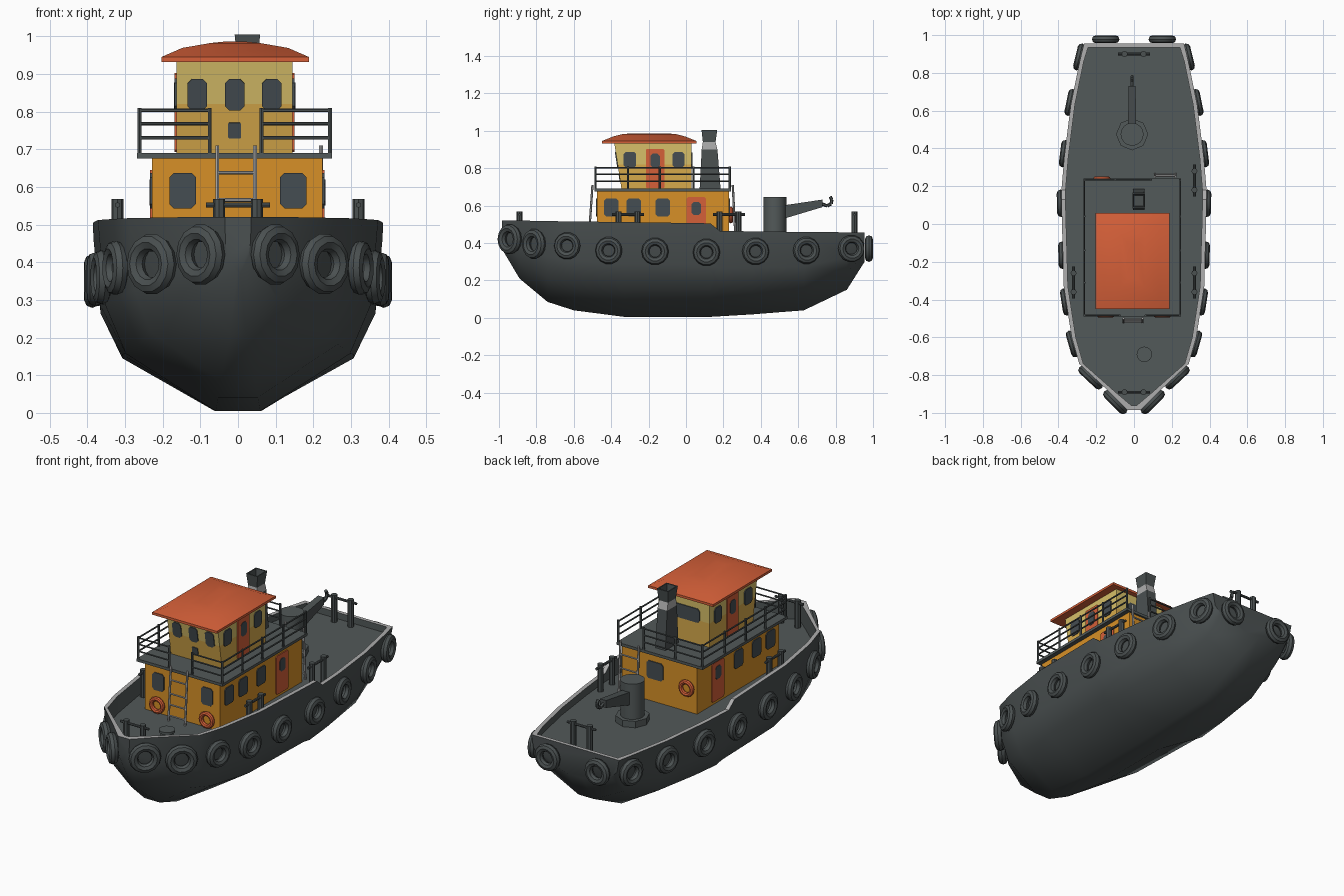
import bpy, bmesh, math
from mathutils import Vector, Matrix

if "Cube" in bpy.data.objects:
    bpy.data.objects.remove(bpy.data.objects["Cube"])


def material(name, r, g, b):
    m = bpy.data.materials.new(name)
    m.use_nodes = True
    m.diffuse_color = (r, g, b, 1)
    m.node_tree.nodes["Principled BSDF"].inputs["Base Color"].default_value = (r, g, b, 1)
    return m


HULL = material("hull grey", .07, .082, .083)
DECK = material("deck grey", .085, .1, .1)
LIGHT = material("light grey", .42, .42, .42)
ORANGE = material("cabin orange", .68, .28, .02)
GOLD = material("golden yellow", .68, .4, .07)
STRAW = material("straw yellow", .68, .52, .14)
RED = material("roof red", .66, .115, .04)
GLASS = material("window slate", .06, .075, .085)
smooth = []


def finish(name, bm, *mats):
    bmesh.ops.recalc_face_normals(bm, faces=bm.faces)
    me = bpy.data.meshes.new(name)
    bm.to_mesh(me)
    bm.free()
    ob = bpy.data.objects.new(name, me)
    bpy.context.collection.objects.link(ob)
    for m in mats:
        me.materials.append(m)
    return ob


def loft(bm, loops, closed=True, caps=True):
    """Skin a list of equal-length point loops."""
    rings = [[bm.verts.new(p) for p in loop] for loop in loops]
    n = len(rings[0])
    for a, b in zip(rings, rings[1:]):
        for i in range(n if closed else n - 1):
            j = (i + 1) % n
            bm.faces.new((a[i], a[j], b[j], b[i]))
    if caps:
        bm.faces.new(rings[0])
        bm.faces.new(rings[-1])
    return rings


def rect(x0, x1, y0, y1, z):
    return [(x0, y0, z), (x1, y0, z), (x1, y1, z), (x0, y1, z)]


def block(name, x0, x1, y0, y1, z0, z1, mat):
    bm = bmesh.new()
    loft(bm, [rect(x0, x1, y0, y1, z0), rect(x0, x1, y0, y1, z1)])
    return finish(name, bm, mat)


def rods(name, segs, mat, sides=6):
    """Straight round bars, each (start, end, radius)."""
    bm = bmesh.new()
    for a, b, r in segs:
        a, b = Vector(a), Vector(b)
        d = b - a
        m = Matrix.Translation((a + b) / 2) @ d.to_track_quat('Z', 'Y').to_matrix().to_4x4()
        bmesh.ops.create_cone(bm, cap_ends=True, segments=sides, radius1=r, radius2=r,
                              depth=d.length, matrix=m)
    ob = finish(name, bm, mat)
    smooth.append(ob)
    return ob


def ring(name, loc, normal, major, minor, mat):
    bpy.ops.mesh.primitive_torus_add(major_segments=14, minor_segments=8,
                                     major_radius=major, minor_radius=minor, location=loc)
    ob = bpy.context.object
    ob.name = name
    ob.rotation_euler = Vector(normal).to_track_quat('Z', 'Y').to_euler()
    ob.data.materials.append(mat)
    smooth.append(ob)


def plate(name, loc, turn, w, h, mat, cut=.012, tilt=0, t=.008):
    """Thin chamfered panel; turn 0 faces -y, 90 faces +x."""
    w, h = w / 2, h / 2
    pts = [(w - cut, -h), (w, cut - h), (w, h - cut), (w - cut, h)]
    pts += [(-x, z) for x, z in reversed(pts)]
    m = (Matrix.Translation(loc) @ Matrix.Rotation(math.radians(turn), 4, 'Z')
         @ Matrix.Rotation(tilt, 4, 'X'))
    bm = bmesh.new()
    loft(bm, [[m @ Vector((x, y, z)) for x, z in pts] for y in (t / 2, -t / 2)])
    finish(name, bm, mat)


# Hull stations: y, half width, keel height, rail height
stations = [(-.985, .035, .37, .52), (-.89, .13, .21, .52), (-.74, .29, .085, .517),
            (-.6, .33, .04, .515), (-.33, .372, .005, .512), (.13, .385, .005, .505),
            (.18, .384, .008, .465), (.35, .37, .018, .462), (.63, .335, .04, .459),
            (.86, .288, .15, .457), (.955, .265, .3, .455)]
section = [(1, 1), (.95, .56), (.8, .3), (.16, 0)]
bm = bmesh.new()
loops = []
for y, w, k, h in stations:
    half = [(w * a, y, k + (h - k) * f) for a, f in section]
    loops.append(half + [(-x, y, z) for x, y, z in reversed(half)])
loft(bm, loops, closed=False)
smooth.append(finish("hull", bm, HULL))

# Rail cap, inner bulwark and deck
outer, inner = [], []
for i, (y, w, k, h) in enumerate(stations):
    outer.append((w, y, h))
    shift = .025 if i == 0 else -.02 if i == len(stations) - 1 else 0
    inner.append((max(w - (.032 if i < 2 else .022), .015), y + shift, h))
outer += [(-x, y, z) for x, y, z in reversed(outer)]
inner += [(-x, y, z) for x, y, z in reversed(inner)]
floor = [(x, y, .42) for x, y, z in inner]
bm = bmesh.new()
loft(bm, [outer, inner], caps=False)
cap = finish("rail_cap", bm, LIGHT)
bm = bmesh.new()
rings = loft(bm, [inner, floor], caps=False)
bm.faces.new(rings[1])
finish("deck_and_bulwark", bm, DECK)

# Tyre fenders around the hull
fenders = [(-.93, .42), (-.8, .395), (-.63, .385), (-.41, .36), (-.165, .355),
           (.11, .35), (.37, .355), (.64, .36), (.88, .37)]
for y, z in fenders:
    for a, b in zip(stations, stations[1:]):
        if a[0] <= y < b[0]:
            slope = (b[1] - a[1]) / (b[0] - a[0])
            w = a[1] + slope * (y - a[0])
    big = 1.12 if y < -.7 else 1
    for s in (1, -1):
        n = Vector((s, -slope, 0)).normalized()
        p = Vector((s * w * .96, y, z)) + n * .018
        ring("tyre_fender", p, n, .052 * big, .021 * big, HULL)
for s in (1, -1):
    ring("stern_tyre_fender", (s * .15, .978, .37), (0, 1, 0), .052, .021, HULL)

# Lower house and upper deck
block("lower_house", -.228, .225, -.475, .23, .415, .68, ORANGE)
block("upper_deck", -.268, .25, -.49, .24, .675, .69, DECK)

# Wheelhouse with a forward-leaning front
bm = bmesh.new()
loft(bm, [rect(-.163, .145, -.345 - .04 * (z - .69) / .255, .03, z) for z in (.69, .82, .945)])
house = finish("wheelhouse", bm, GOLD, STRAW)
for p in house.data.polygons:
    p.material_index = int(p.center.z > .82)

# Domed roof
bm = bmesh.new()
loft(bm, [rect(-.203 + i, .188 - i, -.45 + j, .057 - j, z) for i, j, z in
          ((0, 0, .932), (0, 0, .945), (.055, .06, .969), (.13, .11, .982), (.17, .16, .986))])
smooth.append(finish("roof", bm, RED))

# Funnel with light band and open top
bm = bmesh.new()
profile = [(.69, .03, .073, .185), (.9, .029, .084, .168), (.94, .027, .09, .158),
           (1.005, .034, .083, .167), (1.005, .028, .09, .16), (.96, .024, .095, .152)]
loft(bm, [rect(.025 - w, .025 + w, a, b, z) for z, w, a, b in profile])
funnel = finish("funnel", bm, HULL, LIGHT)
for p in funnel.data.polygons:
    p.material_index = int(.905 < p.center.z < .935)

# Railings with gaps at the two ladders
x0, x1, y0, y1 = -.262, .244, -.484, .234
side_y = [y0, -.31, -.14, .04, y1]
left = [(x1, y) for y in side_y]
right = [(x0, y) for y in side_y]
runs = [[(.062, y0)] + left, [(-.075, y0)] + right + [(-.1, y1), (.09, y1)]]
bars = []
for run in runs:
    bars += [((x, y, .69), (x, y, .81), .006) for x, y in run]
    for a, b in zip(run, run[1:]):
        bars += [((*a, z), (*b, z), .0045) for z in (.73, .768, .803)]
rods("railings", bars, HULL)

# Ladders
for name, cx, hw, low, high in (("front_ladder", -.005, .05, -.52, -.5),
                                ("rear_ladder", .165, .055, .265, .25)):
    bars = [((cx + s * hw, low, .42), (cx + s * hw, high, .71), .006) for s in (1, -1)]
    bars += [((cx - hw, low + (high - low) * f, .42 + .29 * f),
              (cx + hw, low + (high - low) * f, .42 + .29 * f), .005) for f in (.1, .3, .5, .75)]
    rods(name, bars, LIGHT)

# Lower house windows, doors and life rings
for s in (1, -1):
    turn = 90 * s
    wall = .226 if s > 0 else -.229
    plate("front_window", (s * .147, -.476, .59), 0, .07, .095, GLASS)
    for y in (-.4, -.28, -.125):
        plate("side_window", (wall, y, .59), turn, .078, .095, GLASS)
    plate("side_door", (wall, .055, .54), turn, .105, .21, RED, .008)
    plate("side_door_window", (wall + s * .002, .055, .585), turn, .05, .07, GLASS)
    ring("life_ring", (s * .15, -.484, .465), (0, 1, 0), .034, .012, RED)
    # Wheelhouse sides
    wall = .146 if s > 0 else -.164
    plate("wheelhouse_side_window", (wall, -.3, .845), turn, .066, .085, GLASS)
    plate("wheelhouse_rear_side_window", (wall, -.04, .845), turn, .062, .085, GLASS)
    plate("wheelhouse_door", (wall, -.165, .798), turn, .098, .21, RED, .005)
    plate("wheelhouse_door_window", (wall + s * .002, -.165, .84), turn, .05, .075, GLASS)
plate("rear_window", (.025, .231, .59), 180, .1, .095, GLASS)
ring("rear_life_ring", (-.17, .24, .55), (0, 1, 0), .034, .012, RED)

# Wheelhouse front and back windows
lean = math.atan(.04 / .255)
for x in (-.108, -.009, .09):
    plate("wheelhouse_front_window", (x, -.37, .845), 0, .052, .085, GLASS, tilt=lean)
plate("front_vent", (-.009, -.354, .75), 0, .035, .042, GLASS, .003, tilt=lean)
plate("wheelhouse_back_window", (-.02, .031, .845), 180, .17, .075, GLASS)

# Mooring bitts: centre x, y, bar direction
for cx, cy, dx, dy in ((0, -.89, 1, 0), (0, .9, 1, 0), (.32, -.31, 0, 1),
                       (-.32, -.31, 0, 1), (.32, .23, 0, 1)):
    bars = [((cx + s * .05 * dx, cy + s * .05 * dy, .42),
             (cx + s * .05 * dx, cy + s * .05 * dy, .568), .016) for s in (1, -1)]
    bars.append(((cx - .085 * dx, cy - .085 * dy, .552), (cx + .085 * dx, cy + .085 * dy, .552), .007))
    rods("mooring_bitt", bars, HULL, 8)

# Deck hatch and crane
rods("round_hatch", [((.055, -.69, .42), (.055, -.69, .455), .032),
                     ((.055, -.69, .455), (.055, -.69, .468), .041)], DECK, 16)
rods("crane_base", [((-.01, .475, .42), (-.01, .475, .455), .085)], DECK, 8)
rods("crane_drum", [((-.01, .475, .45), (-.01, .475, .647), .061)], DECK, 16)
bm = bmesh.new()
loft(bm, [[(-.01 + a * w, y, z + b * h) for a, b in ((-1, -1), (1, -1), (1, 1), (-1, 1))]
          for y, w, z, h in ((.52, .022, .565, .036), (.73, .018, .612, .02))])
finish("crane_boom", bm, HULL)
hook = [(.72, .612), (.755, .598), (.776, .61), (.78, .632), (.77, .648)]
rods("crane_hook", [((-.01, *a), (-.01, *b), .009) for a, b in zip(hook, hook[1:])], HULL)

# Smooth the round parts, keeping hard edges
bpy.ops.object.select_all(action='DESELECT')
for ob in smooth:
    ob.select_set(True)
bpy.context.view_layer.objects.active = smooth[0]
bpy.ops.object.shade_smooth_by_angle(angle=math.radians(40))
